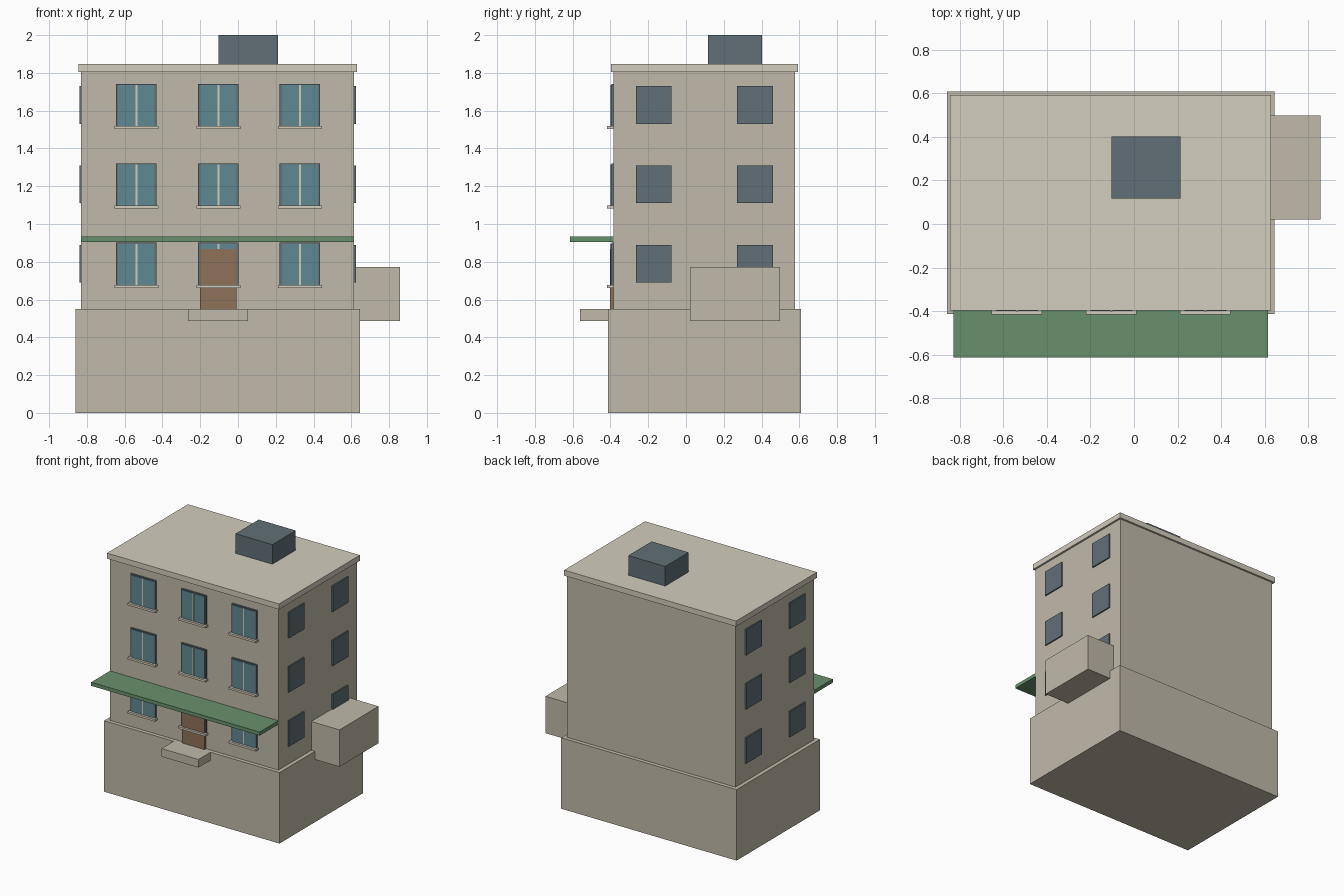
import bpy

if "Cube" in bpy.data.objects:
    bpy.data.objects.remove(bpy.data.objects["Cube"])


def material(name, rgb):
    m = bpy.data.materials.new(name)
    m.diffuse_color = (*rgb, 1)
    m.use_nodes = True
    m.node_tree.nodes["Principled BSDF"].inputs["Base Color"].default_value = m.diffuse_color
    return m


STONE = material("stone", (0.53, 0.49, 0.40))
TRIM = material("pale_trim", (0.65, 0.61, 0.51))
SLATE = material("slate", (0.12, 0.16, 0.18))
GLASS = material("glass", (0.12, 0.25, 0.29))
WOOD = material("wood", (0.27, 0.17, 0.10))
GREEN = material("awning_green", (0.14, 0.28, 0.15))


def box(name, x, y, z, mat):
    """Axis-aligned box from (min, max) pairs."""
    bpy.ops.mesh.primitive_cube_add(
        size=1, location=[(a + b) / 2 for a, b in (x, y, z)])
    ob = bpy.context.object
    ob.name = name
    ob.scale = [b - a for a, b in (x, y, z)]
    bpy.ops.object.transform_apply(location=False, rotation=False, scale=True)
    ob.data.materials.append(mat)
    return ob


L, R, FRONT, BACK = -0.83, 0.615, -0.383, 0.578

# Main masses
box("plinth", (-0.86, 0.645), (-0.413, 0.608), (0, 0.55), STONE)
box("main_walls", (L, R), (FRONT, BACK), (0.55, 1.805), STONE)
box("roof_slab", (-0.845, 0.63), (-0.398, 0.593), (1.805, 1.848), TRIM)
box("roof_unit", (-0.104, 0.213), (0.117, 0.403), (1.848, 2.0), SLATE)
box("side_annex", (R, 0.857), (0.02, 0.498), (0.487, 0.773), STONE)

# Entrance
box("entrance_step", (-0.264, 0.053), (-0.56, FRONT), (0.487, 0.55), STONE)
box("front_door", (-0.2, -0.007), (-0.402, FRONT), (0.55, 0.868), WOOD)
box("awning", (L, R), (-0.613, FRONT), (0.905, 0.933), GREEN)

for row in range(3):
    z = 0.672 + 0.42 * row
    # Front windows: frame, two panes, mullion and sill
    for cx in (-0.538, -0.104, 0.328):
        box("window_frame", (cx - 0.107, cx + 0.107), (-0.395, FRONT),
            (z, z + 0.229), SLATE)
        for s in (-1, 1):
            inner, outer = cx + s * 0.005, cx + s * 0.096
            box("window_pane", (min(inner, outer), max(inner, outer)),
                (-0.4, -0.39), (z + 0.006, z + 0.223), GLASS)
        box("window_mullion", (cx - 0.005, cx + 0.005), (-0.401, -0.39),
            (z + 0.006, z + 0.223), TRIM)
        box("window_sill", (cx - 0.116, cx + 0.116), (-0.417, FRONT),
            (z - 0.01, z + 0.006), TRIM)
    # Side windows on both end walls
    for y in ((-0.266, -0.077), (0.27, 0.461)):
        zs = (z + 0.018, z + 0.218)
        box("right_window", (R, R + 0.01), y, zs, SLATE)
        box("left_window", (L - 0.01, L), y, zs, SLATE)
